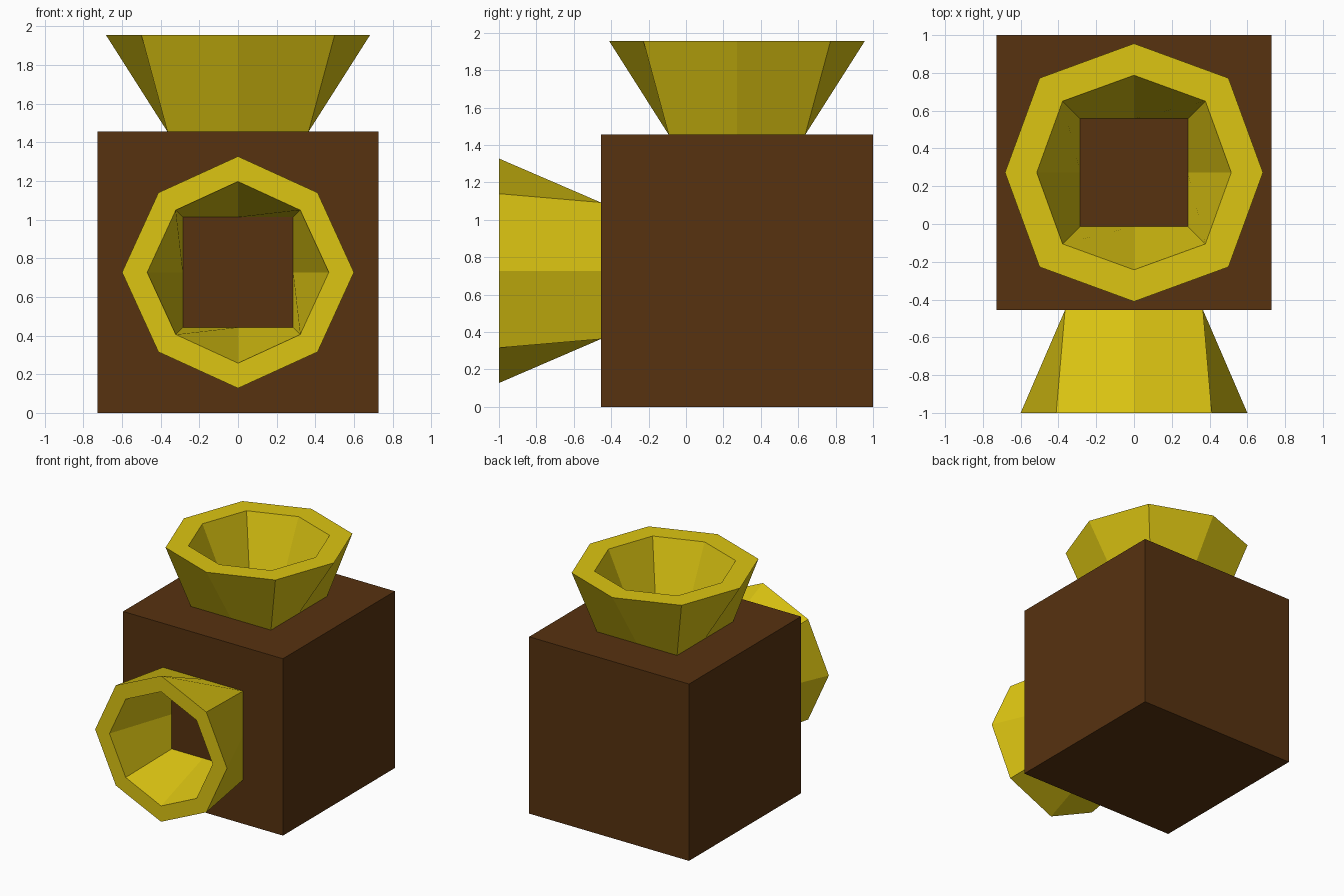
import bpy, bmesh
from math import radians
from mathutils import Matrix, Vector

cube = bpy.data.objects.get("Cube")
if cube:
    bpy.data.objects.remove(cube, do_unlink=True)


def material(name, rgb):
    m = bpy.data.materials.new(name)
    m.use_nodes = True
    m.diffuse_color = (*rgb, 1)
    m.node_tree.nodes["Principled BSDF"].inputs["Base Color"].default_value = (*rgb, 1)
    return m


brown = material("dark brown", (0.095, 0.032, 0.005))
yellow = material("mustard yellow", (0.72, 0.56, 0.006))


def add_object(name, bm, mat):
    mesh = bpy.data.meshes.new(name)
    bm.to_mesh(mesh)
    bm.free()
    mesh.materials.append(mat)
    ob = bpy.data.objects.new(name, mesh)
    bpy.context.collection.objects.link(ob)
    return ob


def ring(bm, axis, diag, z):
    """Eight points: axis distance on the sides, diag offset on the corners."""
    dirs = [(1, 0), (1, 1), (0, 1), (-1, 1), (-1, 0), (-1, -1), (0, -1), (1, -1)]
    return [bm.verts.new(Vector((x, y, 0)) * (diag if x and y else axis) + Vector((0, 0, z)))
            for x, y in dirs]


def funnel(name, height, outer, inner, base, hole, matrix):
    """Hollow spout that grows from a square base to an octagonal rim."""
    bm = bmesh.new()
    out_low, out_top = ring(bm, base, base, 0), ring(bm, *outer, height)
    in_low, in_top = ring(bm, hole, hole, 0), ring(bm, *inner, height)
    for i in range(8):
        j = (i + 1) % 8
        bm.faces.new((out_low[i], out_low[j], out_top[j], out_top[i]))
        bm.faces.new((out_top[i], out_top[j], in_top[j], in_top[i]))
        bm.faces.new((in_low[j], in_low[i], in_top[i], in_top[j]))
    bm.transform(matrix)
    return add_object(name, bm, yellow)


# Cubic body
SIZE = 1.455
MID_Y = 1 - SIZE / 2
bm = bmesh.new()
bmesh.ops.create_cube(bm, size=SIZE, matrix=Matrix.Translation((0, MID_Y, SIZE / 2)))
add_object("body_block", bm, brown)

# Funnel on top
funnel("top_funnel", 0.5, (0.683, 0.5), (0.515, 0.378), 0.365, 0.285,
       Matrix.Translation((0, MID_Y, SIZE)))

# Funnel facing the front
funnel("front_funnel", 0.545, (0.6, 0.412), (0.47, 0.322), 0.365, 0.285,
       Matrix.Translation((0, 1 - SIZE, SIZE / 2)) @ Matrix.Rotation(radians(90), 4, "X"))
